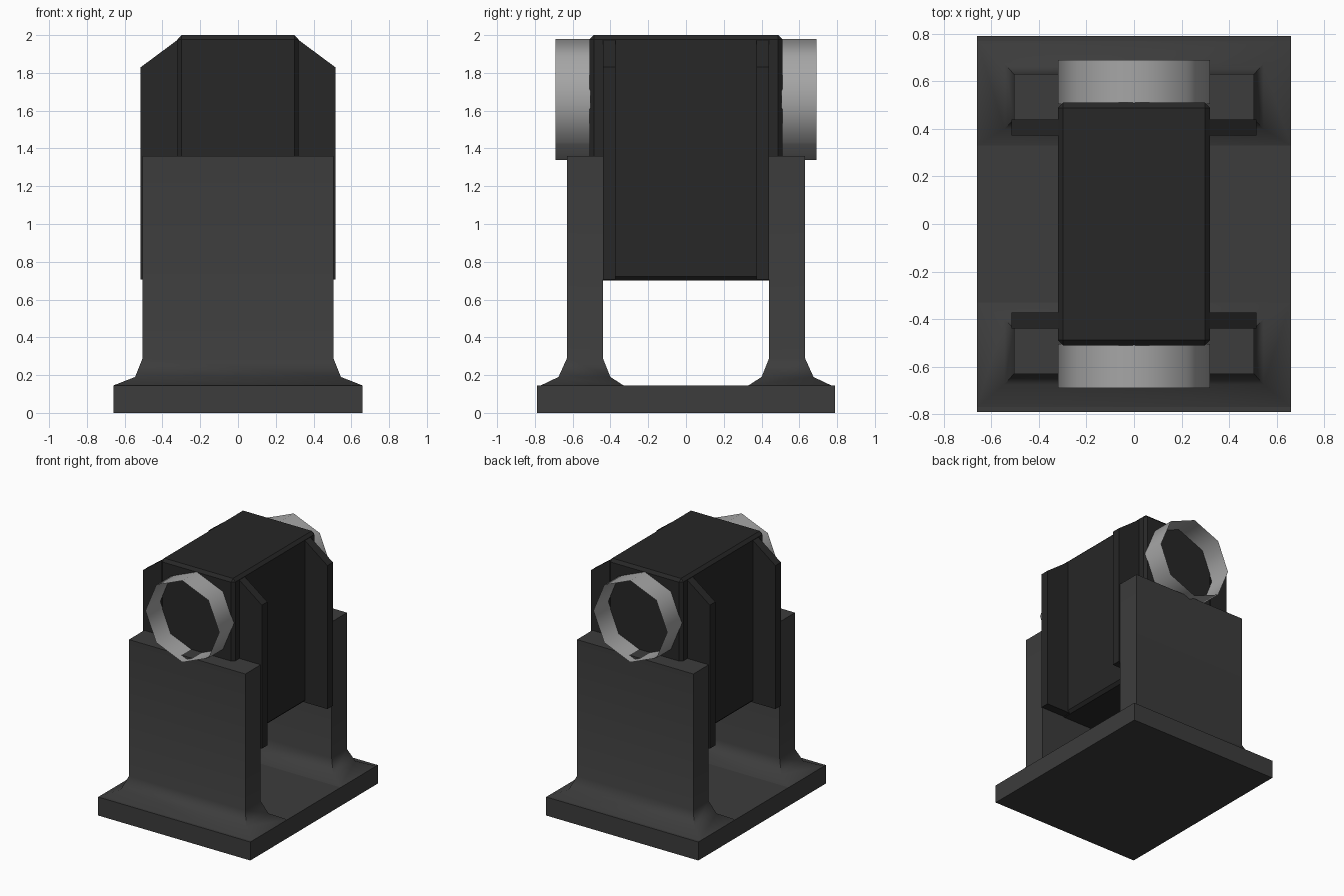
import bpy, bmesh
from math import cos, sin, pi

if "Cube" in bpy.data.objects:
    bpy.data.objects.remove(bpy.data.objects["Cube"])


def material(name, v):
    m = bpy.data.materials.new(name)
    m.diffuse_color = (v, v, v, 1)
    m.use_nodes = True
    m.node_tree.nodes["Principled BSDF"].inputs["Base Color"].default_value = m.diffuse_color
    return m


STAND = material("stand_dark_grey", 0.045)
BODY = material("body_black", 0.02)
METAL = material("ring_metal", 0.38)


def make(name, verts, faces, mat, smooth=None):
    me = bpy.data.meshes.new(name)
    me.from_pydata(verts, [], faces)
    bm = bmesh.new()
    bm.from_mesh(me)
    bmesh.ops.recalc_face_normals(bm, faces=bm.faces)
    bm.to_mesh(me)
    bm.free()
    ob = bpy.data.objects.new(name, me)
    bpy.context.collection.objects.link(ob)
    me.materials.append(mat)
    if smooth:
        bpy.context.view_layer.objects.active = ob
        bpy.ops.object.select_all(action='DESELECT')
        ob.select_set(True)
        bpy.ops.object.shade_smooth_by_angle(angle=smooth)
    return ob


def loft(name, loops, mat, caps=True, smooth=None):
    n = len(loops[0])
    verts = [v for loop in loops for v in loop]
    faces = [(k * n + i, k * n + (i + 1) % n, (k + 1) * n + (i + 1) % n, (k + 1) * n + i)
             for k in range(len(loops) - 1) for i in range(n)]
    if caps:
        faces += [tuple(range(n)), tuple(range(len(verts) - n, len(verts)))]
    return make(name, verts, faces, mat, smooth)


def rect(x, y0, y1, z):
    return [(-x, y0, z), (x, y0, z), (x, y1, z), (-x, y1, z)]


# Base plate
loft("base_plate", [rect(0.66, -0.79, 0.79, 0), rect(0.66, -0.79, 0.79, 0.145)], STAND)

# Central block with softened edges
body = loft("central_block", [rect(0.32, -0.51, 0.51, 0.70), rect(0.32, -0.51, 0.51, 2.0)], BODY)
bev = body.modifiers.new("edge_bevel", 'BEVEL')
bev.width = 0.022
bev.segments = 1

# Side flange outline with sloped shoulders
flange = [(-0.515, 0.705), (0.515, 0.705), (0.515, 1.83), (0.29, 1.997), (-0.29, 1.997), (-0.515, 1.83)]

for side, s in (("front", -1), ("back", 1)):
    # Upright, flaring at the foot: half width, inner y, outer y, height
    levels = [(0.66, 0.33, 0.77, 0.145), (0.545, 0.40, 0.675, 0.19),
              (0.505, 0.44, 0.63, 0.29), (0.505, 0.44, 0.63, 1.36)]
    loft(side + "_upright", [rect(x, s * a, s * b, z) for x, a, b, z in levels],
         STAND, smooth=0.9)

    # Flange plate through the block
    loft(side + "_flange", [[(x, s * y, z) for x, z in flange] for y in (0.372, 0.44)], BODY)

    # Open octagonal ring on the end of the block
    loft(side + "_ring", [[(0.32 * cos(i * pi / 4), s * y, 1.66 + 0.32 * sin(i * pi / 4))
                           for i in range(8)] for y in (0.505, 0.69)],
         METAL, caps=False, smooth=0.9)
